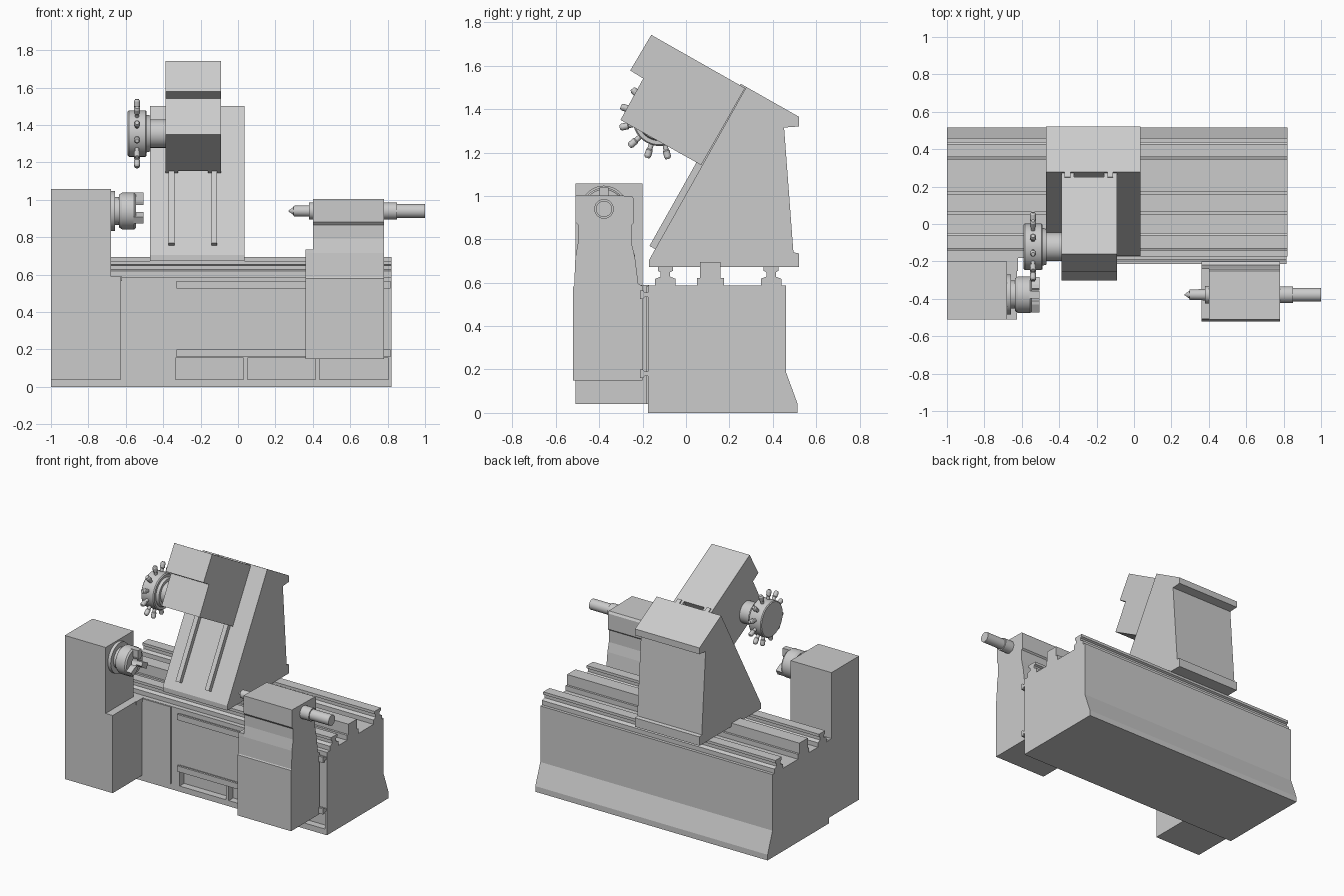
import bpy, bmesh, math
from mathutils import Matrix, Vector

if "Cube" in bpy.data.objects:
    bpy.data.objects.remove(bpy.data.objects["Cube"])


def finish(name, bm, smooth=False):
    bmesh.ops.recalc_face_normals(bm, faces=bm.faces)
    me = bpy.data.meshes.new(name)
    bm.to_mesh(me)
    bm.free()
    ob = bpy.data.objects.new(name, me)
    bpy.context.collection.objects.link(ob)
    if smooth:
        bpy.ops.object.select_all(action='DESELECT')
        ob.select_set(True)
        bpy.context.view_layer.objects.active = ob
        bpy.ops.object.shade_smooth_by_angle(angle=math.radians(30))
    return ob


def prism(name, pts, x0, x1):
    """Extrude a (y, z) outline along x."""
    bm = bmesh.new()
    f = bm.faces.new([bm.verts.new((x0, y, z)) for y, z in pts])
    r = bmesh.ops.extrude_face_region(bm, geom=[f])
    bmesh.ops.translate(bm, vec=(x1 - x0, 0, 0),
                        verts=[v for v in r['geom'] if isinstance(v, bmesh.types.BMVert)])
    return finish(name, bm)


def box(name, x0, x1, y0, y1, z0, z1):
    return prism(name, [(y0, z0), (y1, z0), (y1, z1), (y0, z1)], x0, x1)


def lathe(name, prof, y=0, z=0, n=48, matrix=None):
    """Revolve (x, radius) steps around the x axis through (y, z)."""
    bm = bmesh.new()
    rings = [[bm.verts.new((x, r * math.cos(2 * math.pi * i / n), r * math.sin(2 * math.pi * i / n)))
              for i in range(n)] for x, r in prof]
    for a, b in zip(rings, rings[1:]):
        for i in range(n):
            j = (i + 1) % n
            bm.faces.new((a[i], a[j], b[j], b[i]))
    bm.faces.new(rings[0])
    bm.faces.new(rings[-1])
    bm.transform(matrix or Matrix.Translation((0, y, z)))
    return finish(name, bm, True)


# Bed with sloping rear foot
bed = prism("bed", [(-.175, 0), (.515, 0), (.515, .04), (.46, .19), (.46, .587), (-.175, .587)], -1, .82)

# Pockets along the lower front of the bed
bm = bmesh.new()
for x0, x1 in [(-.335, .03), (.05, .415), (.435, .805)]:
    m = Matrix.Translation(((x0 + x1) / 2, -.175, .0975)) @ Matrix.Diagonal((x1 - x0, .1, .115, 1))
    bmesh.ops.create_cube(bm, size=1, matrix=m)
cutter = finish("pocket_cutter", bm)
cutter.hide_render = True
cutter.hide_set(True)
mod = bed.modifiers.new("pockets", 'BOOLEAN')
mod.object = cutter
mod.solver = 'EXACT'

# Bed top guideways and centre rib
half = [(.047, .58), (.047, .618), (.022, .628), (.022, .648), (.035, .655), (.035, .674)]
for name, yc in (("front_guideway", -.095), ("rear_guideway", .392)):
    prism(name, [(yc + a, b) for a, b in half] + [(yc - a, b) for a, b in reversed(half)], -1, .82)
prism("centre_rib", [(.05, .58), (.175, .58), (.175, .622), (.16, .622), (.16, .695),
                     (.065, .695), (.065, .622), (.05, .622)], -1, .82)

# Tailstock rails on the bed front
for name, zc in (("lower_front_rail", .18), ("upper_front_rail", .545)):
    h = .02
    prism(name, [(-.17, zc - h * .5), (-.19, zc - h * .5), (-.198, zc - h), (-.213, zc - h),
                 (-.213, zc + h), (-.198, zc + h), (-.19, zc + h * .5), (-.17, zc + h * .5)], -.33, .815)
box("front_cover_panel", -.63, -.4, -.182, -.17, .04, .585)

# Headstock
box("headstock_base", -1, -.625, -.51, -.17, .04, .59)
box("headstock_tower", -1, -.68, -.51, -.2, .58, 1.057)
box("headstock_shelf", -.69, -.62, -.25, -.17, .565, .59)

# Spindle, chuck and three jaws
AY, AZ = -.378, .94
lathe("chuck", [(-.69, .107), (-.658, .107), (-.658, .075), (-.635, .075), (-.635, .088), (-.62, .098),
                (-.555, .098), (-.545, .09), (-.545, .032), (-.6, .032)], AY, AZ)
for k in range(3):
    jaw = prism("chuck_jaw_%d" % (k + 1), [(.032, -.013), (.05, -.02), (.098, -.02), (.098, .02),
                                           (.05, .02), (.032, .013)], -.56, -.505)
    jaw.data.transform(Matrix.Translation((0, AY, AZ)) @ Matrix.Rotation(math.radians(90 + 120 * k), 4, 'X'))

# Tailstock
low = [(-.2, .15), (-.2, .585), (-.22, .595), (-.235, .715)]
front = [(-.51, .715), (-.515, .587), (-.52, .58), (-.52, .15)]
prism("tailstock_body", low + [(-.25, .78), (-.25, .865), (-.24, .875), (-.24, .985), (-.25, 1.0)] +
      [(-.51, 1.005), (-.51, .88), (-.497, .865), (-.497, .79)] + front, .4, .78)
prism("tailstock_front_step", low + [(-.237, .735), (-.508, .735)] + front, .362, .4)
lathe("tailstock_quill", [(.27, .002), (.298, .022), (.298, .028), (.38, .03), (.38, .046), (.41, .046)], AY, AZ)
lathe("tailstock_cylinder", [(.77, .045), (.85, .045), (.85, .037), (1, .037)], AY, AZ)

# Slanted column
prism("column", [(-.17, .672), (.52, .672), (.52, .735), (.495, .74), (.452, 1.315), (.52, 1.32),
                 (.52, 1.365), (.278, 1.502), (-.142, .755), (-.17, .705)], -.47, .035)

# Column slide rails, in a frame running up the slant
u = Vector((.42, .747)).normalized()
n = Vector((-u.y, u.x))
a, b = Vector((-.142, .755)), Vector((.278, 1.502))
rail = [tuple(p) for p in (a - n * .005, b - n * .005, b + n * .03, a + n * .03)]
for name, x0 in (("left_column_rail", -.372), ("right_column_rail", -.143)):
    prism(name, rail, x0, x0 + .032)

# Turret carriage with a slot between its two feet
p, q = Vector((.07, 1.142)), Vector((.272, 1.497))
feet = [tuple(v) for v in (p, q, q + n * .03, p + n * .03)]
prism("carriage", [tuple(p + n * .025), tuple(q + n * .025), (-.16, 1.742), (-.257, 1.578),
                   (-.197, 1.541), (-.302, 1.35)], -.387, -.09)
for name, x0, x1 in (("left_carriage_foot", -.387, -.32), ("right_carriage_foot", -.16, -.09)):
    prism(name, feet, x0, x1)

# Tool turret with twelve tools
TY, TZ = -.122, 1.354
lathe("turret", [(-.59, .118), (-.584, .124), (-.495, .124), (-.488, .118), (-.488, .1), (-.468, .095),
                 (-.468, .076), (-.38, .076)], TY, TZ)
for k in range(12):
    m = (Matrix.Translation((-.54, TY, TZ)) @ Matrix.Rotation(math.radians(12 + 30 * k), 4, 'X')
         @ Matrix.Rotation(math.radians(90), 4, 'Z'))
    lathe("tool_%d" % (k + 1), [(.11, .011), (.145, .012), (.15, .016), (.178, .016), (.188, .01)],
          n=16, matrix=m)
